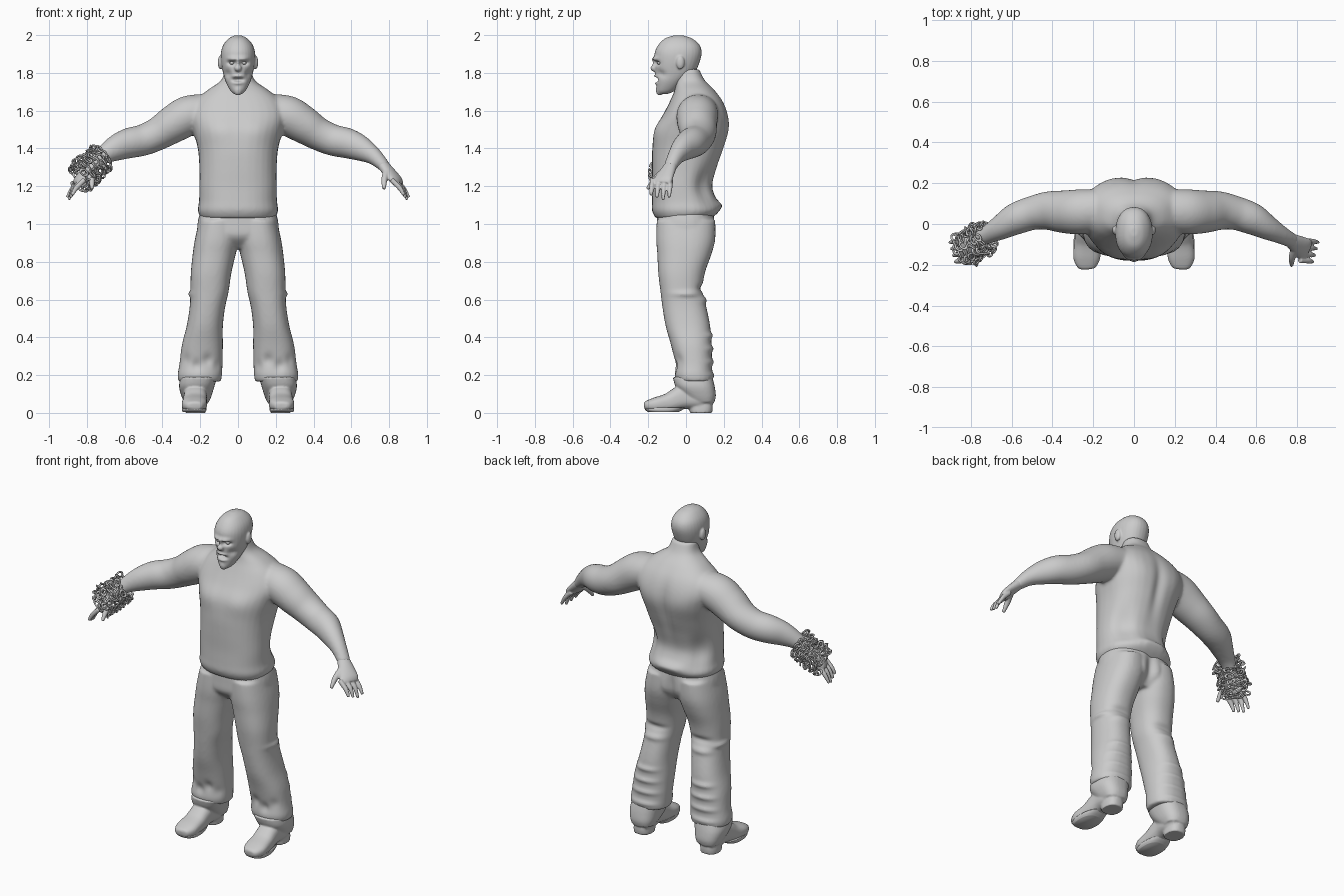
import bpy, math, random
from mathutils import Vector, Matrix

random.seed(4)
default = bpy.data.objects.get("Cube")
if default:
    bpy.data.objects.remove(default, do_unlink=True)

grey = bpy.data.materials.new("plain grey")
grey.use_nodes = True
shade = (0.6, 0.6, 0.6, 1)
grey.diffuse_color = shade
grey.node_tree.nodes["Principled BSDF"].inputs["Base Color"].default_value = shade
UP = Vector((0, 0, 1))


def make(name, verts, faces):
    mesh = bpy.data.meshes.new(name)
    mesh.from_pydata(verts, [], faces)
    mesh.materials.append(grey)
    mesh.polygons.foreach_set("use_smooth", [True] * len(mesh.polygons))
    obj = bpy.data.objects.new(name, mesh)
    bpy.context.collection.objects.link(obj)
    return obj


def spline(rows, steps=5):
    """Catmull-Rom resampling of section rows."""
    rows = [Vector(r) for r in rows]
    out = []
    for i in range(len(rows) - 1):
        p, q = rows[i], rows[i + 1]
        before = rows[max(i - 1, 0)]
        after = rows[min(i + 2, len(rows) - 1)]
        for k in range(steps):
            t = k / steps
            m, n = (q - before) / 2, (after - p) / 2
            out.append(p + m * t + (3 * (q - p) - 2 * m - n) * t * t
                       + (2 * (p - q) + m + n) * t ** 3)
    return out + [rows[-1]]


def loft(name, sections, upright, power=2.0, sides=32):
    """Skin rings given as x, y, z, half width, half depth."""
    path = spline(sections)
    verts, faces = [], []
    for i, s in enumerate(path):
        centre = Vector(s[:3])
        u, v = Vector((1, 0, 0)), Vector((0, 1, 0))
        if not upright:
            ahead = Vector(path[min(i + 1, len(path) - 1)][:3])
            along = (ahead - Vector(path[max(i - 1, 0)][:3])).normalized()
            u = along.cross(UP).normalized()
            v = u.cross(along)
        for k in range(sides):
            a = math.tau * k / sides
            c, d = math.cos(a), math.sin(a)
            verts.append(centre + u * s[3] * math.copysign(abs(c) ** (2 / power), c)
                         + v * s[4] * math.copysign(abs(d) ** (2 / power), d))
    for i in range(len(path) - 1):
        for k in range(sides):
            a, b = i * sides + k, i * sides + (k + 1) % sides
            faces.append((a, b, b + sides, a + sides))
    last = len(verts) - sides
    faces += [tuple(reversed(range(sides))), tuple(range(last, last + sides))]
    return make(name, verts, faces)


def stack(name, rows, power=2.0):
    """Upright loft from rows of z, x min, x max, y min, y max."""
    return loft(name, [((a + b) / 2, (c + d) / 2, z, abs(b - a) / 2, (d - c) / 2)
                       for z, a, b, c, d in rows], True, power)


def ball(name, place, size):
    x, y, z = place
    rx, ry, rz = size
    rows = []
    for k in range(9):
        a = math.pi * (k + .3) / 8.6 - math.pi / 2
        w = math.cos(a)
        rows.append((x, y, z + rz * math.sin(a), rx * w, ry * w))
    return loft(name, rows, True)


def mirror(rows, s):
    return [(r[0] * s,) + tuple(r[1:]) for r in rows]


def fuse(name, parts, voxel, rounds):
    """Merge overlapping parts into one smooth skin."""
    verts, faces = [], []
    for p in parts:
        base = len(verts)
        verts += [v.co.copy() for v in p.data.vertices]
        faces += [[base + i for i in f.vertices] for f in p.data.polygons]
        bpy.data.objects.remove(p, do_unlink=True)
    obj = make(name, verts, faces)
    remesh = obj.modifiers.new("skin", "REMESH")
    remesh.mode, remesh.voxel_size, remesh.use_smooth_shade = "VOXEL", voxel, True
    soften = obj.modifiers.new("soften", "SMOOTH")
    soften.factor, soften.iterations = 0.5, rounds
    graph = bpy.context.evaluated_depsgraph_get()
    baked = bpy.data.meshes.new_from_object(obj.evaluated_get(graph))
    obj.modifiers.clear()
    obj.data = baked
    if not baked.materials:
        baked.materials.append(grey)
    baked.polygons.foreach_set("use_smooth", [True] * len(baked.polygons))
    return obj


def sculpt(obj, place, size, push, both=True):
    """Push the surface near a place with a soft falloff."""
    push = Vector(push)
    for s in ((1, -1) if both else (1,)):
        spot = Vector((place[0] * s, place[1], place[2]))
        move = Vector((push.x * s, push.y, push.z))
        for v in obj.data.vertices:
            d = v.co - spot
            far = sum((d[i] / size[i]) ** 2 for i in range(3))
            if far < 6:
                v.co += move * math.exp(-far)


# Shirt, neck and arms
torso = [(1.03, .195, -.16, .135), (1.07, .213, -.18, .175), (1.12, .207, -.18, .165),
         (1.2, .205, -.178, .14), (1.3, .205, -.18, .165), (1.4, .213, -.178, .2),
         (1.5, .24, -.16, .225), (1.58, .26, -.12, .22), (1.65, .23, -.085, .195),
         (1.71, .16, -.06, .15), (1.76, .09, -.055, .1), (1.82, .07, -.05, .07)]
arm = [(.16, .07, 1.6, .1, .09), (.26, .06, 1.575, .11, .105), (.34, .06, 1.53, .105, .1),
       (.42, .065, 1.48, .095, .088), (.5, .053, 1.445, .083, .083),
       (.58, .025, 1.427, .078, .08), (.65, -.015, 1.4, .062, .068),
       (.72, -.053, 1.358, .045, .046), (.78, -.085, 1.3, .036, .03)]
body = [stack("torso", [(z, -w, w, f, b) for z, w, f, b in torso], 2.4)]
body += [loft("arm", mirror(arm, s), False) for s in (1, -1)]
body = fuse("shirt_and_arms", body, .009, 8)
sculpt(body, (0, .23, 1.42), (.03, .08, .2), (0, -.015, 0), False)
sculpt(body, (.12, .2, 1.52), (.08, .08, .09), (0, .008, 0))
sculpt(body, (.11, -.16, 1.5), (.09, .06, .07), (0, -.012, 0))
sculpt(body, (.17, .12, 1.2), (.05, .08, .1), (-.015, -.02, 0))
sculpt(body, (.04, .17, 1.1), (.06, .06, .025), (0, .015, 0))

# Hands with four fingers and a thumb
for s, side in ((1, "left"), (-1, "right")):
    palm = [(.765, -.077, 1.315, .034, .029), (.8, -.1, 1.275, .046, .027),
            (.835, -.122, 1.235, .056, .022), (.85, -.13, 1.215, .05, .014)]
    parts = [loft("palm", mirror(palm, s), False)]
    for k in range(4):
        y, drop = -.082 - .032 * k, .012 * abs(k - 1)
        finger = [(.83 - .006 * k, y, 1.235, .014, .014),
                  (.875 - .006 * k, y - .003, 1.19, .013, .013),
                  (.905 - .009 * k, y - .008, 1.128 + drop, .008, .008)]
        parts.append(loft("finger", mirror(finger, s), False, sides=12))
    thumb = [(.79, -.11, 1.285, .02, .02), (.775, -.165, 1.235, .017, .017),
             (.773, -.205, 1.185, .009, .009)]
    parts.append(loft("thumb", mirror(thumb, s), False, sides=12))
    fuse(side + "_hand", parts, .005, 3)

# Head with brow, nose, ears, lips and chin beard
skull = [(1.688, .02, -.145, -.1), (1.705, .04, -.155, -.06), (1.75, .064, -.158, -.01),
         (1.8, .079, -.163, .045), (1.86, .09, -.166, .073), (1.91, .09, -.165, .083),
         (1.95, .077, -.145, .07), (1.983, .048, -.11, .03), (1.999, .016, -.06, -.02)]
head = [stack("skull", [(z, -w, w, f, b) for z, w, f, b in skull], 2.2)]
head.append(ball("nose", (0, -.168, 1.825), (.019, .02, .018)))
head.append(ball("bridge", (0, -.16, 1.85), (.011, .02, .035)))
head.append(ball("chin_beard", (0, -.14, 1.71), (.024, .02, .03)))
for s in (1, -1):
    head.append(ball("ear", (.093 * s, -.03, 1.855), (.014, .022, .036)))
head = fuse("head", head, .005, 3)
sculpt(head, (.034, -.165, 1.852), (.022, .04, .011), (0, .022, 0))
sculpt(head, (.03, -.165, 1.877), (.03, .03, .011), (0, -.013, -.004))
sculpt(head, (.055, -.13, 1.795), (.02, .04, .02), (-.006, .008, 0))
sculpt(head, (0, -.16, 1.764), (.026, .04, .01), (0, .025, 0), False)
sculpt(head, (0, -.16, 1.783), (.028, .03, .007), (0, -.009, 0), False)
sculpt(head, (0, -.16, 1.745), (.024, .03, .007), (0, -.008, 0), False)
for s, side in ((1, "left"), (-1, "right")):
    ball(side + "_eye", (.032 * s, -.142, 1.852), (.012, .012, .008))

# Trousers: pelvis and two flared legs
leg = [(1.02, .0, .205, -.155, .155), (.92, -.005, .228, -.158, .155),
       (.84, .012, .24, -.152, .135), (.74, .035, .25, -.147, .1),
       (.64, .05, .252, -.135, .088), (.56, .068, .256, -.125, .108),
       (.46, .08, .272, -.108, .128), (.36, .08, .297, -.08, .135),
       (.26, .082, .31, -.058, .138), (.2, .085, .32, -.06, .14), (.165, .09, .315, -.05, .145)]
parts = [stack("pelvis", [(1.1, -.19, .19, -.15, .14), (1, -.215, .215, -.155, .155),
                          (.93, -.2, .2, -.15, .15), (.87, -.1, .1, -.09, .1)], 2.4)]
for s in (1, -1):
    parts.append(stack("leg", [(z, a * s, b * s, f, k) for z, a, b, f, k in leg], 2.3))
trousers = fuse("trousers", parts, .009, 6)
sculpt(trousers, (0, .16, .95), (.03, .08, .1), (0, -.025, 0), False)
sculpt(trousers, (.25, .02, .63), (.04, .08, .015), (.012, 0, 0))
sculpt(trousers, (.16, .1, .66), (.1, .04, .018), (0, -.014, 0))
sculpt(trousers, (.17, .1, .6), (.1, .05, .02), (0, .012, 0))
for k in range(4):
    sculpt(trousers, (.1 + .06 * k, -.07, .25 + .03 * (k % 2)), (.025, .05, .03), (0, .012, 0))
    sculpt(trousers, (.2, .13, .2 + .07 * k), (.1, .04, .015), (0, .01, 0))

# Boots with draped cuff and heel block
shoe = [(.222, .135, .065, .045, .045), (.222, .07, .08, .066, .06),
        (.225, -.01, .085, .062, .065), (.228, -.09, .056, .064, .05),
        (.232, -.165, .043, .066, .038), (.234, -.212, .038, .045, .024),
        (.234, -.222, .037, .02, .012)]
cuff = [(.19, .11, .305, -.07, .14), (.14, .125, .312, -.055, .152),
        (.09, .14, .3, -.01, .158), (.055, .155, .285, .04, .15)]
heel = [(.0, .172, .278, .02, .138), (.03, .172, .278, .015, .142), (.06, .175, .275, .01, .14)]
for s, side in ((1, "left"), (-1, "right")):
    parts = [loft("shoe", mirror(shoe, s), False, 2.6)]
    for rows in (cuff, heel):
        parts.append(stack("layer", [(z, a * s, b * s, f, k) for z, a, b, f, k in rows], 2.5))
    fuse(side + "_boot", parts, .006, 3)
    sole = [(.004, .172, .292, -.2, -.04), (.015, .167, .297, -.215, -.02),
            (.028, .167, .297, -.218, .0)]
    stack(side + "_sole", [(z, a * s, b * s, f, k) for z, a, b, f, k in sole], 2.6)

# Chain wound round the right wrist
start, end = Vector((-.715, -.055, 1.355)), Vector((-.845, -.13, 1.235))
axis = (end - start).normalized()
across = axis.cross(UP).normalized()
rise = across.cross(axis)
turns, links, around, tube = 6, 84, 14, 6
verts, faces = [], []
for n in range(links):
    t = n / links
    a = math.tau * turns * t
    out = across * math.cos(a) + rise * math.sin(a)
    along = (rise * math.cos(a) - across * math.sin(a) + axis * random.uniform(-.5, .5)).normalized()
    spot = start.lerp(end, t) + out * random.uniform(.06, .085)
    twist = Matrix.Rotation(math.pi / 2 * (n % 2) + random.uniform(.3, 1), 3, along)
    wide = twist @ along.cross(out).normalized()
    deep = along.cross(wide)
    base = len(verts)
    for i in range(around):
        p = math.tau * i / around
        ray = along * math.cos(p) * 1.5 + wide * math.sin(p)
        for j in range(tube):
            q = math.tau * j / tube
            verts.append(spot + ray * (.014 + .005 * math.cos(q)) + deep * .005 * math.sin(q))
            i2, j2 = (i + 1) % around, (j + 1) % tube
            faces.append(tuple(base + r * tube + c for r, c in
                               ((i, j), (i2, j), (i2, j2), (i, j2))))
make("wrist_chain", verts, faces)
